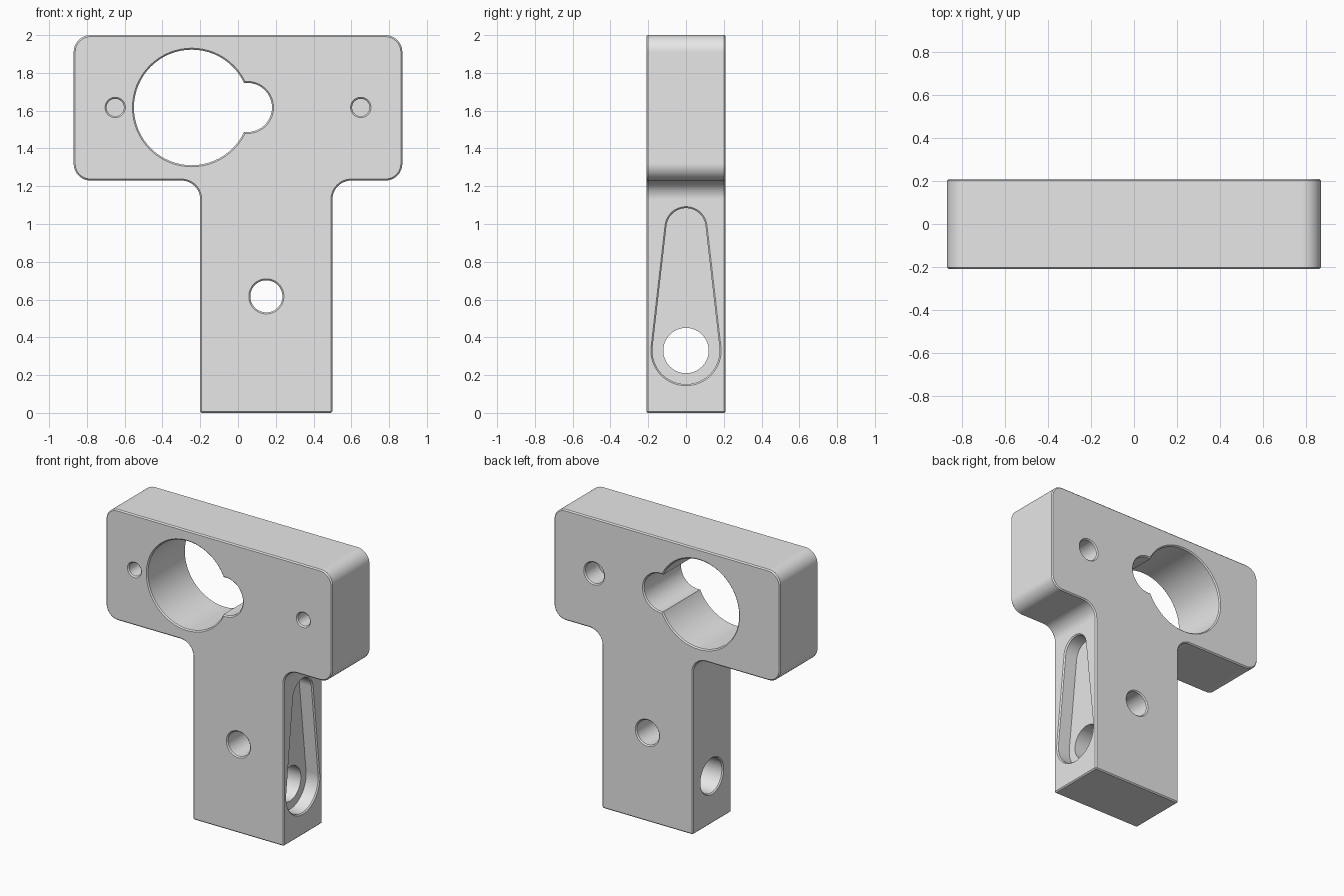
import bpy, bmesh
from math import pi, sin, cos, asin, radians
from mathutils import Vector

cube = bpy.data.objects.get("Cube")
if cube:
    bpy.data.objects.remove(cube, do_unlink=True)

grey = bpy.data.materials.new("plain_grey")
grey.use_nodes = True
grey.diffuse_color = (0.8, 0.8, 0.8, 1)
grey.node_tree.nodes["Principled BSDF"].inputs["Base Color"].default_value = (0.8, 0.8, 0.8, 1)

HALF = 0.21      # half thickness
EDGE = 0.008     # edge break
MID = 1.617      # height of the head's hole row


def arc(cx, cz, r, start, end, n):
    return [(cx + r * cos(start + (end - start) * i / n),
             cz + r * sin(start + (end - start) * i / n)) for i in range(n + 1)]


def circle(cx, cz, r):
    return lambda grow: arc(cx, cz, r + grow, 0, 2 * pi, 64)[:-1]


def teardrop(low, r_low, high, r_high):
    a = asin((r_low - r_high) / (high - low))
    return lambda grow: (arc(0, high, r_high + grow, a, pi - a, 24)
                         + arc(0, low, r_low + grow, pi - a, 2 * pi + a, 32))


def loft(name, outline, sections, along="Y"):
    """Solid through copies of an outline; sections are (depth, growth)."""
    bm = bmesh.new()
    rings = []
    for depth, grow in sections:
        rings.append([bm.verts.new((u, depth, z) if along == "Y" else (depth, u, z))
                      for u, z in outline(grow)])
    for a, b in zip(rings, rings[1:]):
        for i in range(len(a)):
            j = (i + 1) % len(a)
            bm.faces.new((a[i], a[j], b[j], b[i]))
    bm.faces.new(rings[0])
    bm.faces.new(rings[-1])
    bmesh.ops.recalc_face_normals(bm, faces=bm.faces)
    mesh = bpy.data.meshes.new(name)
    bm.to_mesh(mesh)
    bm.free()
    mesh.materials.append(grey)
    obj = bpy.data.objects.new(name, mesh)
    bpy.context.collection.objects.link(obj)
    return obj


def mouth(face, out):
    """Flared opening at a face, listed from outside to inside."""
    return [(face + out * 2 * EDGE, 3 * EDGE), (face - out * EDGE, 0)]


def through(a, b):
    return mouth(a, -1) + mouth(b, 1)[::-1]


def blind(face, out, depth):
    return mouth(face, out) + [(face - out * depth, 0)]


# T-shaped body outline with rounded head corners and filleted neck
def body_outline(grow):
    r, f, w, top, low = 0.09, 0.10, 0.87, 2.0, 1.23
    left, right = -0.20, 0.50
    return ([(left, 0), (right, 0)]
            + arc(right + f, low - f, f, pi, pi / 2, 12)
            + arc(w - r, low + r, r, -pi / 2, 0, 12)
            + arc(w - r, top - r, r, 0, pi / 2, 12)
            + arc(r - w, top - r, r, pi / 2, pi, 12)
            + arc(r - w, low + r, r, pi, 1.5 * pi, 12)
            + arc(left - f, low - f, f, pi / 2, 0, 12))


body = loft("bracket_body", body_outline, [(-HALF, 0), (HALF, 0)])
bevel = body.modifiers.new("edge_break", "BEVEL")
bevel.width = EDGE
bevel.segments = 1
bevel.limit_method = "ANGLE"
bevel.angle_limit = radians(40)

# Cutters for the holes and the side pocket
cutters = [
    loft("main_bore", circle(-0.245, MID, 0.306), through(-HALF, HALF)),
    loft("bore_lobe", circle(0.05, MID, 0.13), through(-HALF, HALF)),
    loft("stem_hole", circle(0.15, 0.617, 0.085), through(-HALF, HALF)),
    loft("back_hole", circle(0.56, MID, 0.072), blind(HALF, 1, 0.15)),
    loft("side_pocket", teardrop(0.33, 0.178, 0.98, 0.104), blind(0.50, 1, 0.10), "X"),
    loft("cross_hole", circle(0, 0.33, 0.12), mouth(-0.20, -1) + [(0.45, 0)], "X"),
]
for side in (-1, 1):
    cutters.append(loft("front_pin_hole", circle(side * 0.65, MID, 0.046),
                        blind(-HALF, -1, 0.15)))

for cutter in cutters:
    cutter.hide_render = True
    cut = body.modifiers.new(cutter.name, "BOOLEAN")
    cut.operation = "DIFFERENCE"
    cut.solver = "EXACT"
    cut.object = cutter

# Apply the cuts, then shade with crisp edges
bpy.ops.object.select_all(action="DESELECT")
body.select_set(True)
bpy.context.view_layer.objects.active = body
for mod in list(body.modifiers):
    bpy.ops.object.modifier_apply(modifier=mod.name)
for cutter in cutters:
    bpy.data.objects.remove(cutter, do_unlink=True)
bpy.ops.object.shade_smooth_by_angle(angle=radians(30))
weighted = body.modifiers.new("even_normals", "WEIGHTED_NORMAL")
weighted.keep_sharp = True
